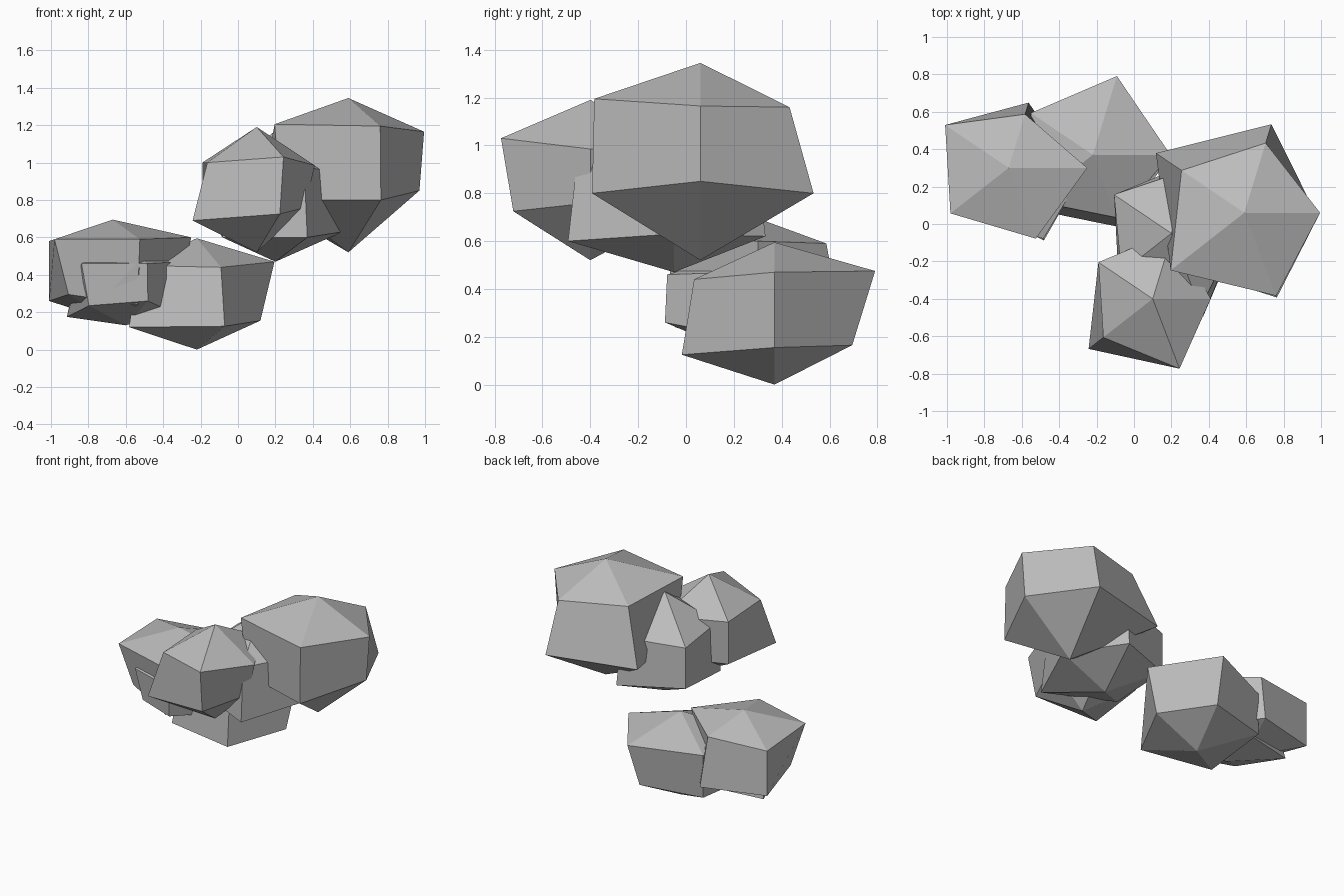
import bpy
import bmesh
from math import radians, cos, sin
from mathutils import Vector

if "Cube" in bpy.data.objects:
    bpy.data.objects.remove(bpy.data.objects["Cube"], do_unlink=True)

# One plain grey for every rock
stone = bpy.data.materials.new("stone_grey")
stone.use_nodes = True
stone_colour = (0.5, 0.5, 0.5, 1.0)
stone.diffuse_color = stone_colour
stone.node_tree.nodes["Principled BSDF"].inputs["Base Color"].default_value = stone_colour

# Directions shared by the five corners of each ring
CORNER_ANGLES = [radians(a) for a in (0, 73, 146, 218, 291)]


def add_ring(mesh, centre, radii, heights):
    """Five corners around a vertical axis, each with its own reach and height."""
    corners = []
    for angle, radius, height in zip(CORNER_ANGLES, radii, heights):
        x = centre[0] + radius * cos(angle)
        y = centre[1] + radius * sin(angle)
        corners.append(mesh.verts.new(Vector((x, y, height))))
    return corners


def add_rock(name, centre, peak, base, upper_radii, upper_heights, lower_radii, lower_heights):
    """Irregular five-sided boulder: a peak, two rings of corners and a base point."""
    mesh = bmesh.new()
    top_point = mesh.verts.new((*centre, peak))
    bottom_point = mesh.verts.new((*centre, base))
    upper = add_ring(mesh, centre, upper_radii, upper_heights)
    lower = add_ring(mesh, centre, lower_radii, lower_heights)
    count = len(upper)
    for i in range(count):
        j = (i + 1) % count
        mesh.faces.new((upper[i], upper[j], top_point))
        mesh.faces.new((lower[i], lower[j], upper[j], upper[i]))
        mesh.faces.new((lower[j], lower[i], bottom_point))
    bmesh.ops.recalc_face_normals(mesh, faces=mesh.faces[:])

    data = bpy.data.meshes.new(name)
    mesh.to_mesh(data)
    mesh.free()
    data.materials.append(stone)
    rock = bpy.data.objects.new(name, data)
    bpy.context.scene.collection.objects.link(rock)
    return rock


# Upper cluster: large rock, front rock and the one wedged between them
add_rock(
    "upper_large_rock", centre=(0.59, 0.06), peak=1.345, base=0.52,
    upper_radii=(0.405, 0.39, 0.405, 0.5, 0.475),
    upper_heights=(1.165, 1.16, 1.18, 1.205, 1.195),
    lower_radii=(0.38, 0.495, 0.57, 0.46, 0.485),
    lower_heights=(0.85, 0.8, 0.8, 0.8, 0.8),
)
add_rock(
    "upper_front_rock", centre=(0.1, -0.4), peak=1.19, base=0.52,
    upper_radii=(0.31, 0.38, 0.35, 0.335, 0.4),
    upper_heights=(0.985, 1.0, 1.0, 1.0, 1.03),
    lower_radii=(0.26, 0.35, 0.35, 0.435, 0.345),
    lower_heights=(0.76, 0.7, 0.7, 0.69, 0.725),
)
add_rock(
    "upper_middle_rock", centre=(0.2, -0.05), peak=1.17, base=0.47,
    upper_radii=(0.35, 0.36, 0.37, 0.34, 0.43),
    upper_heights=(0.96, 0.95, 0.93, 0.95, 0.97),
    lower_radii=(0.36, 0.4, 0.37, 0.36, 0.475),
    lower_heights=(0.63, 0.62, 0.64, 0.6, 0.6),
)

# Lower cluster: back rock, side rock and the small one beneath it
add_rock(
    "lower_back_rock", centre=(-0.22, 0.37), peak=0.595, base=0.0,
    upper_radii=(0.415, 0.44, 0.4, 0.4, 0.36),
    upper_heights=(0.47, 0.475, 0.45, 0.45, 0.44),
    lower_radii=(0.34, 0.34, 0.4, 0.46, 0.415),
    lower_heights=(0.155, 0.165, 0.15, 0.12, 0.125),
)
add_rock(
    "lower_side_rock", centre=(-0.67, 0.3), peak=0.695, base=0.15,
    upper_radii=(0.42, 0.3, 0.41, 0.395, 0.405),
    upper_heights=(0.6, 0.59, 0.58, 0.59, 0.59),
    lower_radii=(0.34, 0.365, 0.41, 0.3, 0.37),
    lower_heights=(0.26, 0.25, 0.26, 0.295, 0.24),
)
add_rock(
    "lower_small_rock", centre=(-0.6, 0.22), peak=0.55, base=0.13,
    upper_radii=(0.295, 0.3, 0.3, 0.3, 0.32),
    upper_heights=(0.47, 0.47, 0.47, 0.46, 0.46),
    lower_radii=(0.25, 0.3, 0.38, 0.25, 0.33),
    lower_heights=(0.2, 0.19, 0.175, 0.235, 0.26),
)
